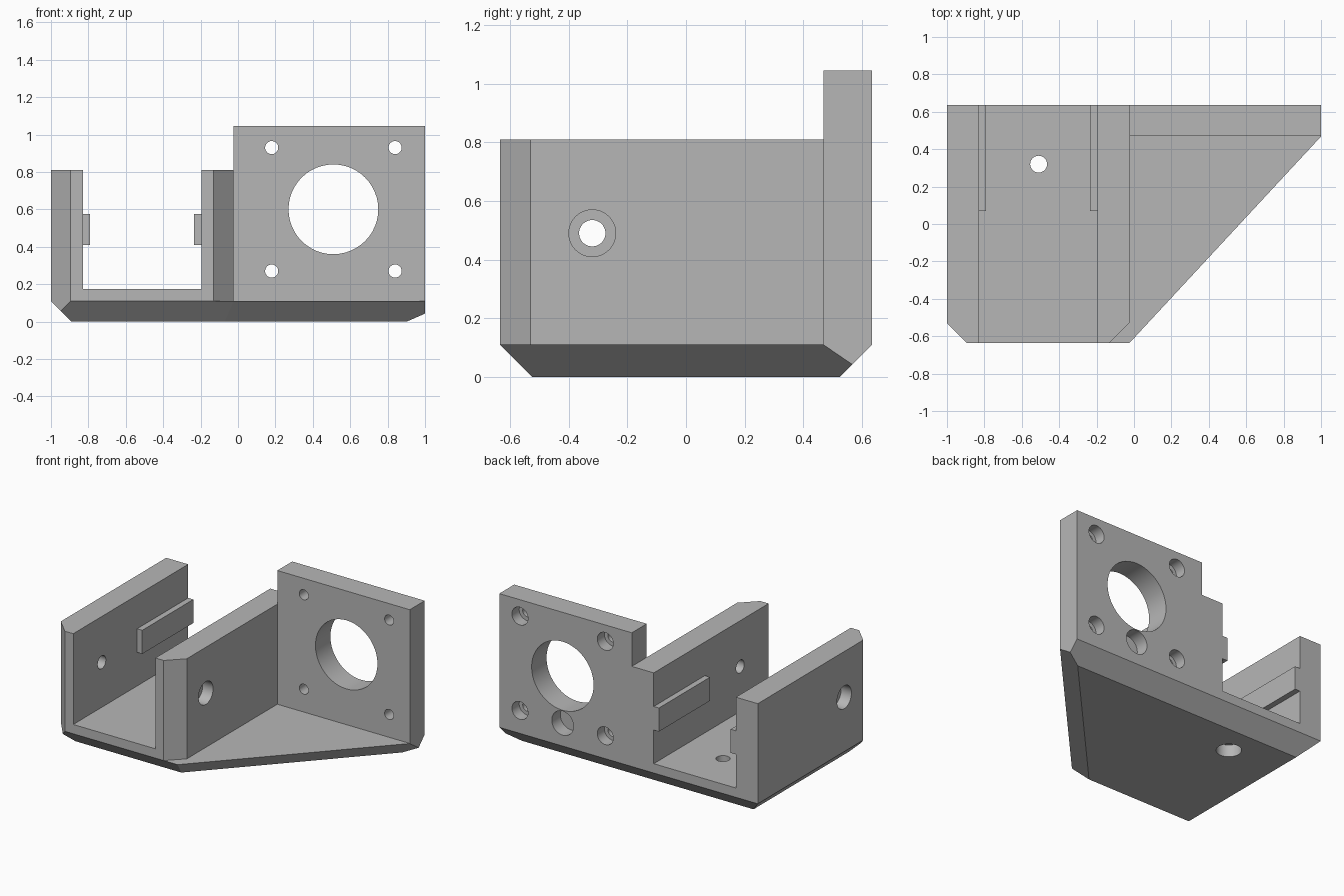
import bpy, bmesh, math
from mathutils import Vector, Matrix

old = bpy.data.objects.get("Cube")
if old:
    bpy.data.objects.remove(old, do_unlink=True)

grey = bpy.data.materials.new("plain_grey")
grey.use_nodes = True
GREY = (0.47, 0.47, 0.47, 1)
grey.diffuse_color = GREY
grey.node_tree.nodes["Principled BSDF"].inputs["Base Color"].default_value = GREY


def finish(bm, name):
    bmesh.ops.recalc_face_normals(bm, faces=bm.faces[:])
    mesh = bpy.data.meshes.new(name)
    bm.to_mesh(mesh)
    bm.free()
    mesh.materials.append(grey)
    obj = bpy.data.objects.new(name, mesh)
    bpy.context.scene.collection.objects.link(obj)
    return obj


def prism(name, outline, z0, z1):
    bm = bmesh.new()
    face = bm.faces.new([bm.verts.new((x, y, z0)) for x, y in outline])
    top = bmesh.ops.extrude_face_region(bm, geom=[face])["geom"]
    bmesh.ops.translate(bm, vec=(0, 0, z1 - z0),
                        verts=[v for v in top if isinstance(v, bmesh.types.BMVert)])
    return finish(bm, name)


def box(name, x0, x1, y0, y1, z0, z1):
    return prism(name, [(x0, y0), (x1, y0), (x1, y1), (x0, y1)], z0, z1)


def rod(name, start, end, radius):
    a, b = Vector(start), Vector(end)
    turn = (b - a).to_track_quat("Z", "Y").to_matrix().to_4x4()
    bm = bmesh.new()
    bmesh.ops.create_cone(bm, cap_ends=True, segments=48, radius1=radius, radius2=radius,
                          depth=(b - a).length,
                          matrix=Matrix.Translation((a + b) / 2) @ turn)
    return finish(bm, name)


def cut(target, cutter):
    cutter.hide_render = True
    mod = target.modifiers.new("cut", "BOOLEAN")
    mod.operation = "DIFFERENCE"
    mod.solver = "EXACT"
    mod.object = cutter
    bpy.context.view_layer.update()
    graph = bpy.context.evaluated_depsgraph_get()
    mesh = bpy.data.meshes.new_from_object(target.evaluated_get(graph))
    target.modifiers.clear()
    target.data = mesh
    bpy.data.objects.remove(cutter, do_unlink=True)


# Solid blank, trimmed by planes for the corner, the slanted side and the bottom chamfers
D, RIM, TOP, WALL = 0.635, 0.11, 1.045, 0.81
slant = Vector((1.105, -1.025, 0)).normalized()
down = Vector((0, 0, -1))
planes = [((-1, -0.53, 0), Vector((-1, -1, 0))),
          ((1, 0.468, RIM), slant),
          ((1, 0.468, RIM), slant + down),
          ((-1, 0, RIM), Vector((-1, 0, -1))),
          ((0, D, RIM), Vector((0, 1, -1))),
          ((0, -D, RIM), Vector((0, -1, -1)))]
bm = bmesh.new()
bmesh.ops.create_cube(bm, size=1)
for v in bm.verts:
    v.co = (v.co.x * 2, v.co.y * 2 * D, (v.co.z + 0.5) * TOP)
for point, normal in planes:
    bmesh.ops.bisect_plane(bm, geom=bm.verts[:] + bm.edges[:] + bm.faces[:], dist=1e-5,
                           plane_co=point, plane_no=normal.normalized(), clear_outer=True)
    bmesh.ops.holes_fill(bm, edges=[e for e in bm.edges if e.is_boundary], sides=0)
bracket = finish(bm, "bracket_body")

# Open space in front of the mounting plate, lowered channel walls, and the channel
SIDE = -0.025
cut(bracket, prism("front_space", [(-0.13, -0.9), (-0.13, -D), (SIDE, -0.53), (SIDE, 0.47),
                                   (1.2, 0.47), (1.2, -0.9)], RIM, 1.3))
cut(bracket, box("wall_step", -1.2, SIDE, -1, 1, WALL, 1.3))
cut(bracket, box("channel", -0.83, -0.195, -1, 1, 0.175, 1.3))

# Mounting plate: large bore, round pocket below it, four counterbored screw holes
CX, CZ, PITCH = 0.51, 0.6, 0.33
cut(bracket, rod("bore", (CX, 0.3, CZ), (CX, 0.9, CZ), 0.24))
cut(bracket, rod("pocket", (CX, 0.54, 0.27), (CX, 0.9, 0.27), 0.084))
for sx in (-1, 1):
    for sz in (-1, 1):
        x, z = CX + sx * PITCH, CZ + sz * PITCH
        cut(bracket, rod("screw_hole", (x, 0.3, z), (x, 0.9, z), 0.035))
        cut(bracket, rod("screw_head", (x, 0.555, z), (x, 0.9, z), 0.062))

# Cross holes in both channel walls, counterbored from outside
HY, HZ = -0.32, 0.49
cut(bracket, rod("cross_hole", (-1.2, HY, HZ), (0.2, HY, HZ), 0.045))
cut(bracket, rod("left_head", (-1.2, HY, HZ), (-0.92, HY, HZ), 0.08))
cut(bracket, rod("right_head", (-0.105, HY, HZ), (0.2, HY, HZ), 0.08))

# Floor hole, counterbored from below
cut(bracket, rod("floor_hole", (-0.51, 0.32, -0.2), (-0.51, 0.32, 0.4), 0.045))
cut(bracket, rod("floor_head", (-0.51, 0.32, -0.2), (-0.51, 0.32, 0.085), 0.08))

# Guide rails inside the channel
box("outer_guide_rail", -0.83, -0.79, 0.07, D, 0.41, 0.575)
box("inner_guide_rail", -0.235, -0.195, 0.07, D, 0.41, 0.575)

bpy.ops.object.select_all(action="DESELECT")
bracket.select_set(True)
bpy.context.view_layer.objects.active = bracket
bpy.ops.object.shade_smooth_by_angle(angle=math.radians(25))
